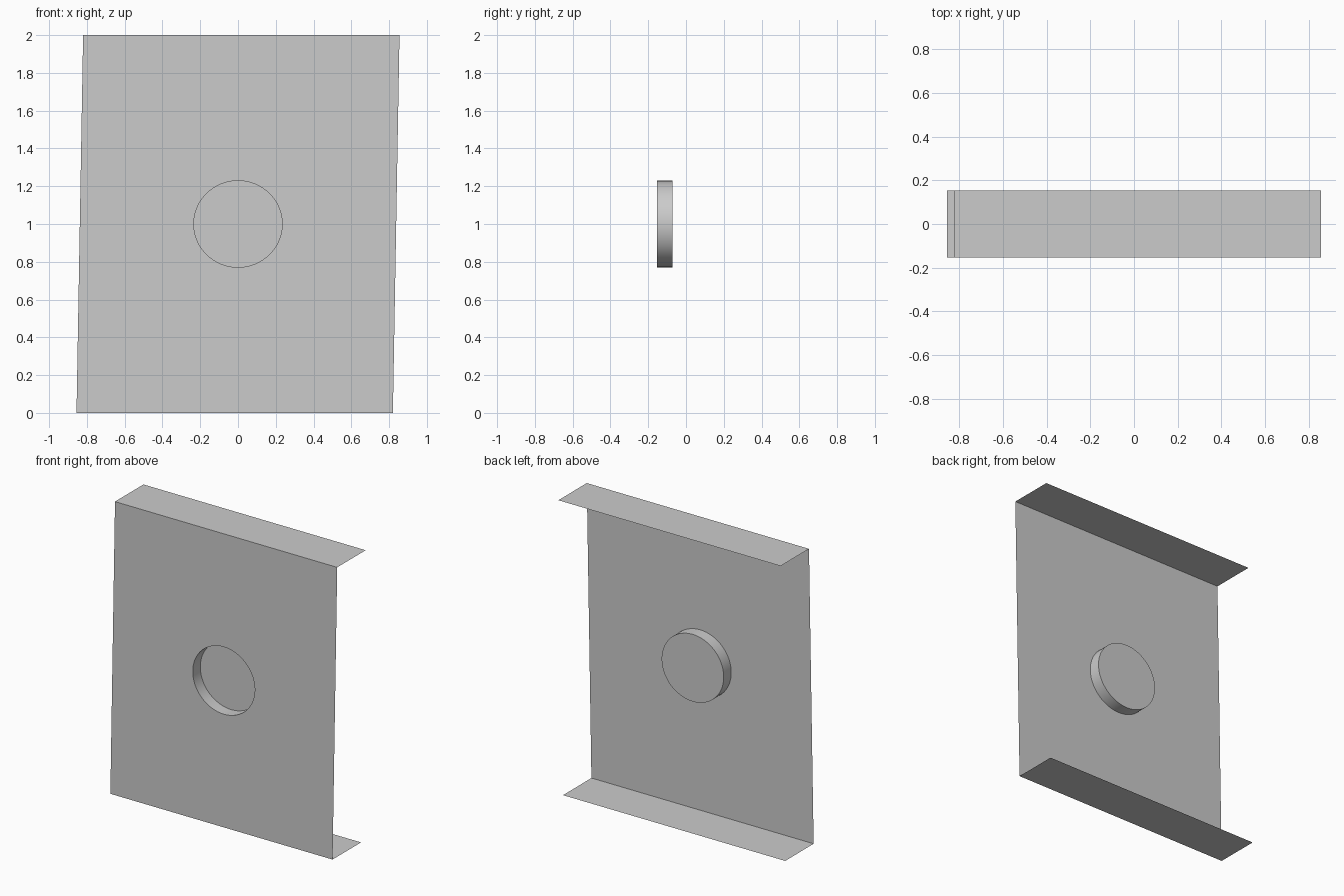
import bpy, bmesh, math

if "Cube" in bpy.data.objects:
    bpy.data.objects.remove(bpy.data.objects["Cube"])

FRONT, BACK, FLOOR = -0.153, 0.153, -0.072
SEGS = 64


def make_object(name, bm):
    mesh = bpy.data.meshes.new(name)
    bm.to_mesh(mesh)
    bm.free()
    obj = bpy.data.objects.new(name, mesh)
    bpy.context.collection.objects.link(obj)
    return obj


def loop(bm, points):
    verts = [bm.verts.new(p) for p in points]
    edges = [bm.edges.new((v, verts[(i + 1) % len(verts)])) for i, v in enumerate(verts)]
    return verts, edges


bm = bmesh.new()

# Slightly skewed front panel with a round opening
corners = [(-0.855, 0), (0.82, 0), (0.855, 2), (-0.82, 2)]
outer, outer_edges = loop(bm, [(x, FRONT, z) for x, z in corners])
angles = [2 * math.pi * i / SEGS for i in range(SEGS)]
ring, ring_edges = loop(bm, [(0.234 * math.cos(a), FRONT, 1 + 0.229 * math.sin(a)) for a in angles])
bmesh.ops.triangle_fill(bm, use_beauty=True, edges=outer_edges + ring_edges, normal=(0, -1, 0))

# Round recess: wall and closed floor
floor = [bm.verts.new((v.co.x, FLOOR, v.co.z)) for v in ring]
for i in range(SEGS):
    j = (i + 1) % SEGS
    bm.faces.new((ring[i], ring[j], floor[j], floor[i]))
bm.faces.new(floor)

# Bottom and top flanges folded backwards
for a, b in ((0, 1), (2, 3)):
    p, q = outer[a], outer[b]
    p2, q2 = (bm.verts.new((v.co.x, BACK, v.co.z)) for v in (p, q))
    bm.faces.new((p, q, q2, p2))

# Consistent normals, panel facing front
bmesh.ops.recalc_face_normals(bm, faces=bm.faces)
panel_face = next(f for f in outer[0].link_faces if abs(f.normal.y) > 0.9)
if panel_face.normal.y > 0:
    bmesh.ops.reverse_faces(bm, faces=bm.faces)

panel = make_object("flanged_panel", bm)
bpy.context.view_layer.objects.active = panel
panel.select_set(True)
bpy.ops.object.shade_smooth_by_angle(angle=math.radians(30))
